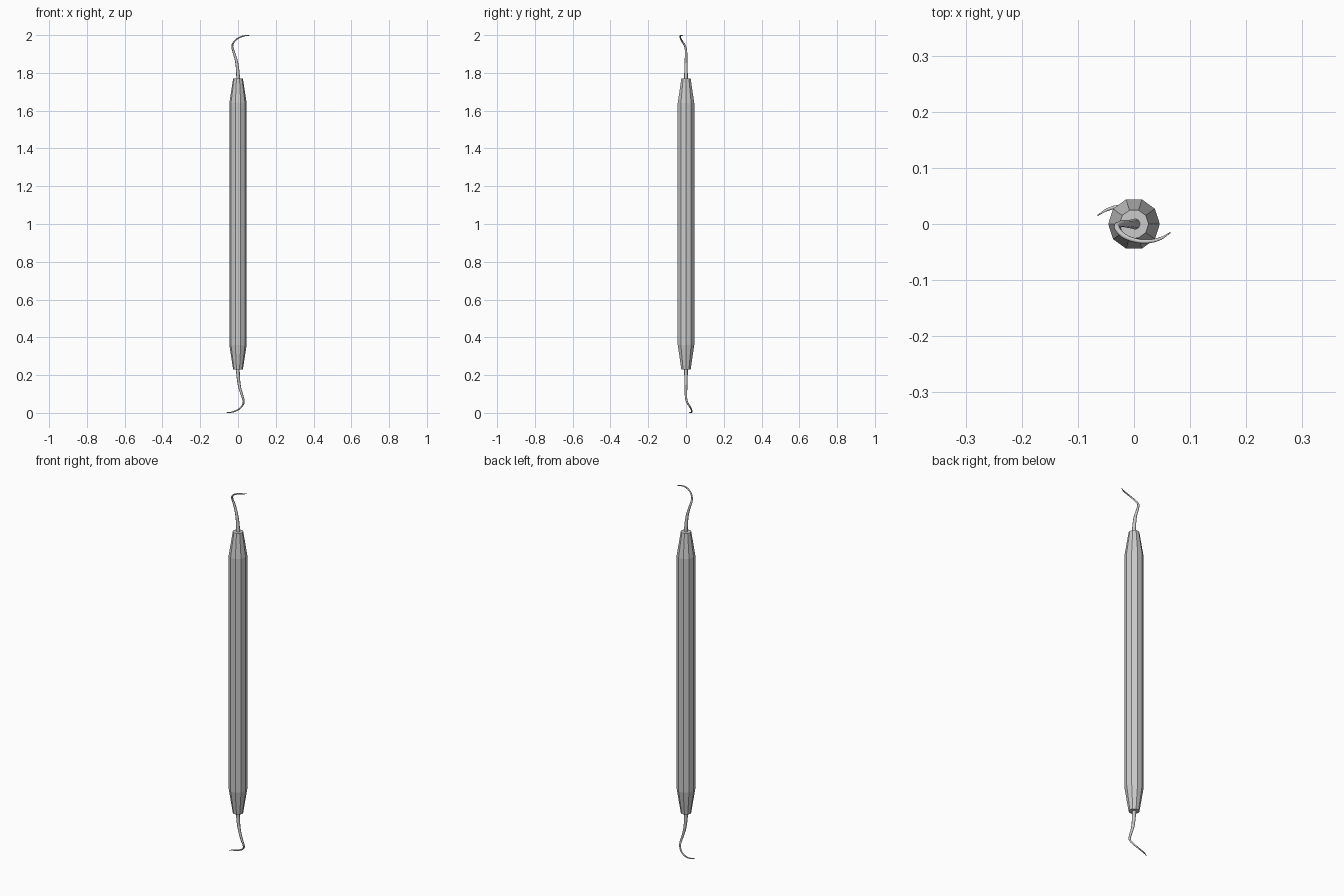
import bpy, bmesh, math

if "Cube" in bpy.data.objects:
    bpy.data.objects.remove(bpy.data.objects["Cube"])

SIDES = 10


def make_handle():
    # ten-sided faceted grip with tapered ends
    profile = [(0.23, 0.026), (0.36, 0.046), (1.64, 0.046), (1.77, 0.026)]
    bm = bmesh.new()
    rings = []
    for z, r in profile:
        rings.append([bm.verts.new((r * math.cos(2 * math.pi * i / SIDES),
                                    r * math.sin(2 * math.pi * i / SIDES), z))
                      for i in range(SIDES)])
    for a, b in zip(rings, rings[1:]):
        for i in range(SIDES):
            j = (i + 1) % SIDES
            bm.faces.new((a[i], a[j], b[j], b[i]))
    bm.faces.new(rings[0][::-1])
    bm.faces.new(rings[-1])
    mesh = bpy.data.meshes.new("handle")
    bm.to_mesh(mesh)
    bm.free()
    obj = bpy.data.objects.new("handle", mesh)
    bpy.context.collection.objects.link(obj)


# hook path relative to the model centre: x, y, z, radius
HOOK = [(0.002, 0, 0.75, 0.0105), (0, 0, 0.79, 0.0095),
        (-0.008, 0, 0.86, 0.0075), (-0.024, 0, 0.915, 0.006),
        (-0.0305, -0.005, 0.941, 0.0052), (-0.022, -0.018, 0.963, 0.0045),
        (-0.002, -0.028, 0.982, 0.004), (0.025, -0.031, 0.994, 0.0035),
        (0.047, -0.026, 0.998, 0.0028), (0.065, -0.015, 0.998, 0.001)]


def make_hook(name, s):
    # tapered wire; s = -1 reflects it through the centre for the other end
    curve = bpy.data.curves.new(name, 'CURVE')
    curve.dimensions = '3D'
    curve.bevel_depth = 1.0
    curve.bevel_resolution = 2
    curve.resolution_u = 4
    curve.use_fill_caps = True
    sp = curve.splines.new('BEZIER')
    sp.bezier_points.add(len(HOOK) - 1)
    for p, (x, y, z, r) in zip(sp.bezier_points, HOOK):
        p.co = (s * x, s * y, 1 + s * z)
        p.radius = r
        p.handle_left_type = p.handle_right_type = 'AUTO'
    obj = bpy.data.objects.new(name, curve)
    bpy.context.collection.objects.link(obj)
    bpy.ops.object.select_all(action='DESELECT')
    obj.select_set(True)
    bpy.context.view_layer.objects.active = obj
    bpy.ops.object.convert(target='MESH')
    bpy.ops.object.shade_smooth_by_angle(angle=math.radians(50))


make_handle()
make_hook("upper_hook", 1)
make_hook("lower_hook", -1)
